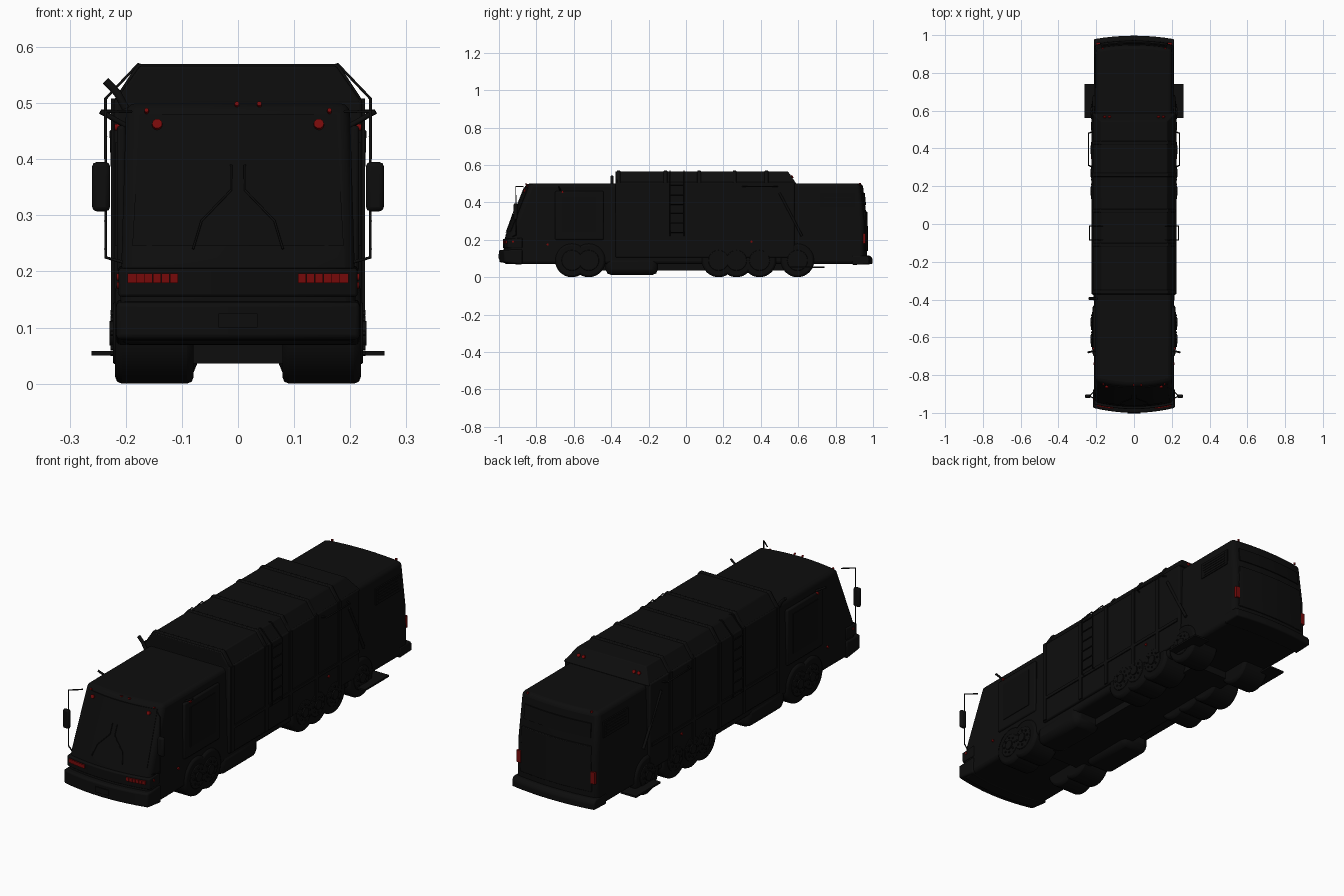
import bpy, bmesh, math
from mathutils import Vector

old = bpy.data.objects.get("Cube")
if old:
    bpy.data.objects.remove(old)


def material(name, rgb):
    m = bpy.data.materials.new(name)
    m.use_nodes = True
    m.diffuse_color = (*rgb, 1)
    m.node_tree.nodes["Principled BSDF"].inputs["Base Color"].default_value = (*rgb, 1)
    return m


BODY = material("charcoal_black", (0.004, 0.004, 0.004))
GLASS = material("dark_glass", (0.0035, 0.0035, 0.0035))
RUBBER = material("tyre_black", (0.0035, 0.0035, 0.0035))
RED = material("lamp_red", (0.18, 0.003, 0.003))
SIDES = ((-1, "right"), (1, "left"))


def finish(bm, name, mat, bevel=0, segments=2):
    bmesh.ops.recalc_face_normals(bm, faces=bm.faces)
    mesh = bpy.data.meshes.new(name)
    bm.to_mesh(mesh)
    bm.free()
    ob = bpy.data.objects.new(name, mesh)
    bpy.context.collection.objects.link(ob)
    mesh.materials.append(mat)
    if bevel:
        mod = ob.modifiers.new("bevel", 'BEVEL')
        mod.width, mod.segments, mod.limit_method = bevel, segments, 'ANGLE'
    bpy.ops.object.select_all(action='DESELECT')
    ob.select_set(True)
    bpy.context.view_layer.objects.active = ob
    bpy.ops.object.shade_smooth_by_angle(angle=math.radians(35))
    return ob


def box(name, x, y, z, mat=BODY, bevel=0):
    bm = bmesh.new()
    bmesh.ops.create_cube(bm, size=1)
    for v in bm.verts:
        v.co = [(a + b) / 2 + c * (b - a) for (a, b), c in zip((x, y, z), v.co)]
    return finish(bm, name, mat, bevel)


def pair(name, x, y, z, mat=BODY, bevel=0):
    for s, side in SIDES:
        box(f"{side}_{name}", sorted((s * x[0], s * x[1])), y, z, mat, bevel)


def rod(name, points, r=0.003):
    cu = bpy.data.curves.new(name, 'CURVE')
    cu.dimensions, cu.bevel_depth, cu.bevel_resolution = '3D', r, 1
    sp = cu.splines.new('POLY')
    sp.points.add(len(points) - 1)
    for p, co in zip(sp.points, points):
        p.co = (*co, 1)
    cu.use_fill_caps = True
    ob = bpy.data.objects.new(name, cu)
    bpy.context.collection.objects.link(ob)
    cu.materials.append(BODY)


def disc(name, centre, direction, r, depth, mat=RED, n=16, bevel=0):
    bm = bmesh.new()
    bmesh.ops.create_cone(bm, cap_ends=True, segments=n, radius1=r, radius2=r, depth=depth)
    rot = Vector(direction).to_track_quat('Z', 'Y')
    for v in bm.verts:
        v.co = rot @ v.co + Vector(centre)
    return finish(bm, name, mat, bevel)


def clamp(t):
    return max(0, min(1, t))


def bow(x, y):
    """Curve the nose and tail in plan."""
    k = (x / 0.21) ** 2
    return y + 0.025 * k * clamp((-y - 0.7) / 0.15) - 0.018 * k * clamp((y - 0.8) / 0.15)


def loft(name, profile, half, mat=BODY, bevel=0, taper=0.06, cuts=8):
    """Side profile swept across the width with bowed ends and leaning sides."""
    bm = bmesh.new()
    rings = []
    for i in range(cuts + 1):
        x = half * (2 * i / cuts - 1)
        rings.append([bm.verts.new((x * (1 - taper * (z - 0.07) / 0.43), bow(x, y), z))
                      for y, z in profile])
    n = len(profile)
    for a, b in zip(rings, rings[1:]):
        for j in range(n):
            bm.faces.new((a[j], a[(j + 1) % n], b[(j + 1) % n], b[j]))
    bm.faces.new(rings[0])
    bm.faces.new(rings[-1])
    return finish(bm, name, mat, bevel, 3)


def screen_y(z):
    """Front surface of the sloping screen."""
    return -0.965 + 0.4 * (z - 0.225)


# Main coachwork, front and rear bumpers
loft("main_body", [(-0.975, 0.07), (-0.975, 0.15), (-0.965, 0.225), (-0.855, 0.5),
                   (0.945, 0.5), (0.968, 0.3), (0.968, 0.07)], 0.212, bevel=0.018)
loft("front_bumper", [(-0.998, 0.08), (-1.0, 0.145), (-0.9, 0.15), (-0.9, 0.068)],
     0.217, bevel=0.008, taper=0)
loft("rear_bumper", [(0.9, 0.066), (0.9, 0.115), (0.985, 0.115), (0.997, 0.1), (0.997, 0.07)],
     0.213, bevel=0.006, taper=0)
loft("front_ledge", [(-0.978, 0.155), (-0.98, 0.205), (-0.9, 0.21), (-0.9, 0.155)],
     0.213, bevel=0.005, taper=0)

# Windscreen, number panel and wipers
loft("windscreen", [(screen_y(z) + d, z) for z, d in
                    ((0.245, -0.004), (0.48, -0.004), (0.48, 0.004), (0.245, 0.004))], 0.198, GLASS,
     taper=0.12)
box("front_panel", (-0.035, 0.035), (-1.003, -0.99), (0.1, 0.125))
for s, side in SIDES:
    rod(f"{side}_wiper", [(s * x, bow(x, screen_y(z)) - 0.007, z) for x, z in
                          ((0.08, 0.24), (0.065, 0.29), (0.012, 0.345), (0.012, 0.39))], 0.002)

# Collection body: wide lower box, chamfered raised roof with a sloping tail
box("hopper_body", (-0.221, 0.221), (-0.377, 0.58), (0.105, 0.508), bevel=0.006)


def raised_roof(name, y0, y1, grow=0, slope=0.0):
    bm = bmesh.new()
    outline = [(-0.221 - grow, 0.5), (-0.175 - grow, 0.566 + grow),
               (0.175 + grow, 0.566 + grow), (0.221 + grow, 0.5)]
    a = [bm.verts.new((x, y0, z)) for x, z in outline]
    b = [bm.verts.new((x, y1 - (slope if z > 0.51 else 0), z)) for x, z in outline]
    bm.faces.new(a)
    bm.faces.new(b)
    for i in range(4):
        j = (i + 1) % 4
        bm.faces.new((a[i], a[j], b[j], b[i]))
    finish(bm, name, BODY, 0.004)


raised_roof("raised_roof", -0.377, 0.59, slope=0.045)
for y in (-0.37, -0.12, 0.06, 0.25, 0.42):
    raised_roof("roof_rib", y, y + 0.02, 0.004)
    pair("side_rib", (0.215, 0.226), (y, y + 0.02), (0.11, 0.508))
pair("body_rail", (0.21, 0.226), (-0.36, 0.57), (0.215, 0.23))

# Side windows, doors, rear louvres and rear hatches
pair("door", (0.2, 0.216), (-0.7, -0.44), (0.2, 0.46), bevel=0.006)
pair("door_window", (0.21, 0.219), (-0.66, -0.48), (0.245, 0.43), GLASS)
pair("rear_grille", (0.19, 0.207), (0.72, 0.9), (0.375, 0.45), GLASS)
for i in range(5):
    z = 0.384 + i * 0.013
    pair("louvre", (0.195, 0.209), (0.735, 0.885), (z, z + 0.006))
loft("rear_window", [(0.94, 0.385), (0.94, 0.45), (0.956, 0.45), (0.963, 0.385)], 0.18, GLASS)
loft("rear_hatch", [(0.94, 0.14), (0.94, 0.35), (0.971, 0.35), (0.973, 0.14)], 0.185, bevel=0.003)
for s, side in SIDES:
    rod(f"{side}_lift_strut", [(s * 0.222, 0.5, 0.45), (s * 0.214, 0.62, 0.22)], 0.007)

# Chassis, fuel tanks and rear foot plates
box("chassis", (-0.12, 0.1), (-0.5, 0.55), (0.036, 0.11))
pair("fuel_tank", (0.07, 0.215), (-0.43, -0.15), (0.012, 0.11), bevel=0.03)
pair("foot_plate", (0.18, 0.261), (0.56, 0.74), (0.05, 0.058))

# Wheels with rim, hub and bolts
for axle_y in (-0.61, -0.52, 0.174, 0.27, 0.393, 0.596):
    for s, side in SIDES:
        disc(f"{side}_tyre", (s * 0.149, axle_y, 0.09), (s, 0, 0), 0.09, 0.14, RUBBER, 32, 0.012)
        disc(f"{side}_rim", (s * 0.216, axle_y, 0.09), (s, 0, 0), 0.055, 0.014, BODY, 24, 0.003)
        disc(f"{side}_hub", (s * 0.219, axle_y, 0.09), (s, 0, 0), 0.022, 0.02, BODY, 16)
        for k in range(8):
            a = k * math.pi / 4
            disc(f"{side}_bolt", (s * 0.224, axle_y + 0.036 * math.cos(a), 0.09 + 0.036 * math.sin(a)),
                 (s, 0, 0), 0.005, 0.006, BODY, 6)

# Wing mirrors, ladders, grab rails, exhaust stack
for s, side in SIDES:
    rod(f"{side}_mirror_arm", [(s * x, y, z) for x, y, z in
        ((0.19, -0.87, 0.485), (0.236, -0.91, 0.485), (0.236, -0.91, 0.225), (0.2, -0.93, 0.215))])
    box(f"{side}_mirror", sorted((s * 0.228, s * 0.26)), (-0.922, -0.902), (0.307, 0.395),
        bevel=0.008)
    rod(f"{side}_side_mirror", [(s * 0.2, -0.67, 0.46), (s * 0.245, -0.68, 0.485)], 0.005)
    for y in (-0.085, -0.01):
        rod(f"{side}_ladder_rail", [(s * x, y, z) for x, z in
            ((0.218, 0.22), (0.236, 0.225), (0.236, 0.508), (0.178, 0.569), (0.165, 0.565))])
    for i in range(6):
        z = 0.24 + i * 0.05
        rod(f"{side}_rung", [(s * 0.236, -0.085, z), (s * 0.236, -0.01, z)])
    rod(f"{side}_grab_rail", [(s * x, y, z) for x, y, z in
        ((0.215, 0.3, 0.485), (0.241, 0.31, 0.485), (0.241, 0.48, 0.485), (0.215, 0.49, 0.485))], 0.004)
rod("exhaust_stack", [(-0.2, -0.395, 0.49), (-0.215, -0.395, 0.518), (-0.236, -0.395, 0.54)], 0.008)

# Front lamps: strips, round screen lamps and small roof markers
for s, side in SIDES:
    for i in range(6):
        x = 0.107 + i * 0.015
        box(f"{side}_front_lamp", sorted((s * x, s * (x + 0.0145))),
            (bow(x, -0.98) - 0.004, bow(x, -0.98) + 0.008), (0.179, 0.196), RED)
    normal = (0, -1, 0.4)
    disc(f"{side}_screen_lamp", (s * 0.144, bow(0.144, screen_y(0.462)) - 0.005, 0.462), normal,
         0.009, 0.009)
    disc(f"{side}_corner_marker", (s * 0.163, bow(0.163, screen_y(0.486)) - 0.003, 0.486), normal,
         0.004, 0.009)
    disc(f"{side}_roof_marker", (0.018 + s * 0.02, -0.853, 0.497), normal, 0.004, 0.012)

    # Side markers, rear strips and rear roof lamps
    for y, z, x in ((-0.925, 0.19, 0.212), (-0.74, 0.175, 0.211), (-0.66, 0.457, 0.216),
                    (0.35, 0.19, 0.222)):
        disc(f"{side}_side_marker", (s * x, y, z), (s, 0, 0), 0.006, 0.009)
    box(f"{side}_rear_lamp", sorted((s * 0.18, s * 0.201)), (0.945, 0.96), (0.18, 0.235), RED)
    for x in (0.13, 0.155):
        disc(f"{side}_rear_roof_lamp", (s * x, 0.567, 0.537), (0, 1, 0.65), 0.008, 0.01)
    disc(f"{side}_tail_marker", (s * 0.165, 0.93, 0.499), (0, 0, 1), 0.005, 0.008)
